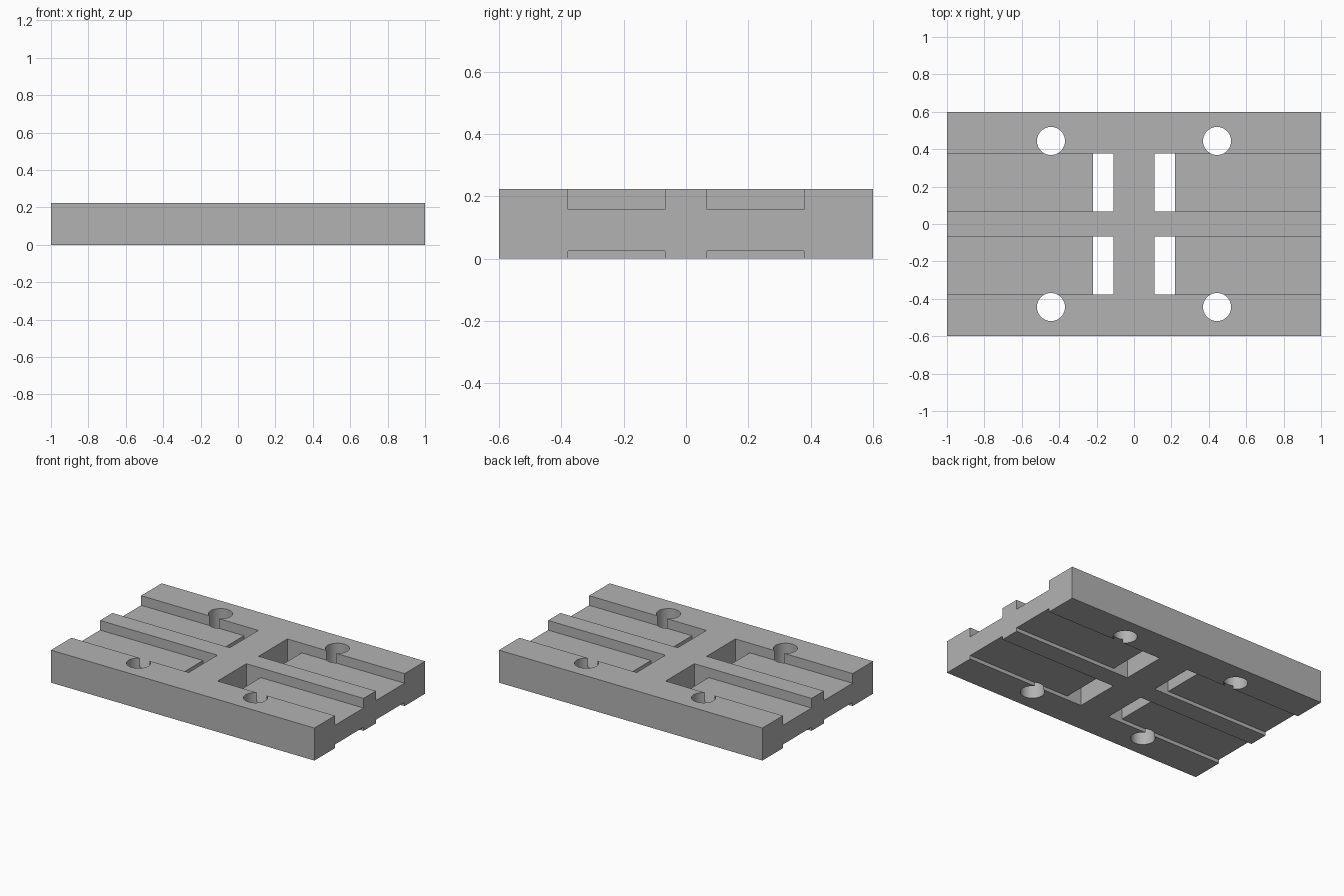
import bpy, bmesh
from mathutils import Matrix

cube = bpy.data.objects.get("Cube")
if cube:
    bpy.data.objects.remove(cube, do_unlink=True)

HEIGHT = 0.223
HALF_DEPTH = 0.6
CHANNEL_Y = (0.067, 0.378)
HOLE_POS, HOLE_RADIUS = 0.444, 0.075

grey = bpy.data.materials.new("plain grey")
grey.use_nodes = True
colour = (0.45, 0.45, 0.45, 1)
grey.diffuse_color = colour
grey.node_tree.nodes["Principled BSDF"].inputs["Base Color"].default_value = colour


def make_object(name, bm):
    bmesh.ops.recalc_face_normals(bm, faces=bm.faces)
    mesh = bpy.data.meshes.new(name)
    bm.to_mesh(mesh)
    bm.free()
    mesh.materials.append(grey)
    obj = bpy.data.objects.new(name, mesh)
    bpy.context.collection.objects.link(obj)
    return obj


def extrude_profile(bm, profile, y0, y1):
    """Extrude an x-z outline along y."""
    face = bm.faces.new([bm.verts.new((x, y0, z)) for x, z in profile])
    moved = bmesh.ops.extrude_face_region(bm, geom=[face])["geom"]
    verts = [v for v in moved if isinstance(v, bmesh.types.BMVert)]
    bmesh.ops.translate(bm, verts=verts, vec=(0, y1 - y0, 0))


# Solid slab
bm = bmesh.new()
extrude_profile(bm, [(-1, 0), (1, 0), (1, HEIGHT), (-1, HEIGHT)], -HALF_DEPTH, HALF_DEPTH)
plate = make_object("base_plate", bm)

# C-shaped cutter: upper channel, lower channel and through slot in one
channel = [(0.11, -0.1), (1.1, -0.1), (1.1, 0.025), (0.219, 0.025),
           (0.219, 0.157), (1.1, 0.157), (1.1, 0.4), (0.11, 0.4)]
cutters = []
for sx in (-1, 1):
    for sy in (-1, 1):
        bm = bmesh.new()
        extrude_profile(bm, [(sx * x, z) for x, z in channel],
                        sy * CHANNEL_Y[0], sy * CHANNEL_Y[1])
        cutters.append(make_object("channel_cutter", bm))

        # Round bolt hole
        bm = bmesh.new()
        bmesh.ops.create_cone(bm, cap_ends=True, segments=48, radius1=HOLE_RADIUS,
                              radius2=HOLE_RADIUS, depth=1,
                              matrix=Matrix.Translation((sx * HOLE_POS, sy * HOLE_POS, 0.1)))
        cutters.append(make_object("hole_cutter", bm))

# Cut everything out, then bake the result and drop the cutters
for cutter in cutters:
    cutter.hide_render = True
    mod = plate.modifiers.new("cut", "BOOLEAN")
    mod.operation = "DIFFERENCE"
    mod.solver = "EXACT"
    mod.object = cutter
bpy.context.view_layer.update()
graph = bpy.context.evaluated_depsgraph_get()
result = bpy.data.meshes.new_from_object(plate.evaluated_get(graph))
plate.modifiers.clear()
plate.data = result
for cutter in cutters:
    bpy.data.objects.remove(cutter, do_unlink=True)

# Smooth hole walls, sharp edges elsewhere
bpy.ops.object.select_all(action="DESELECT")
plate.select_set(True)
bpy.context.view_layer.objects.active = plate
bpy.ops.object.shade_smooth_by_angle(angle=0.5)
